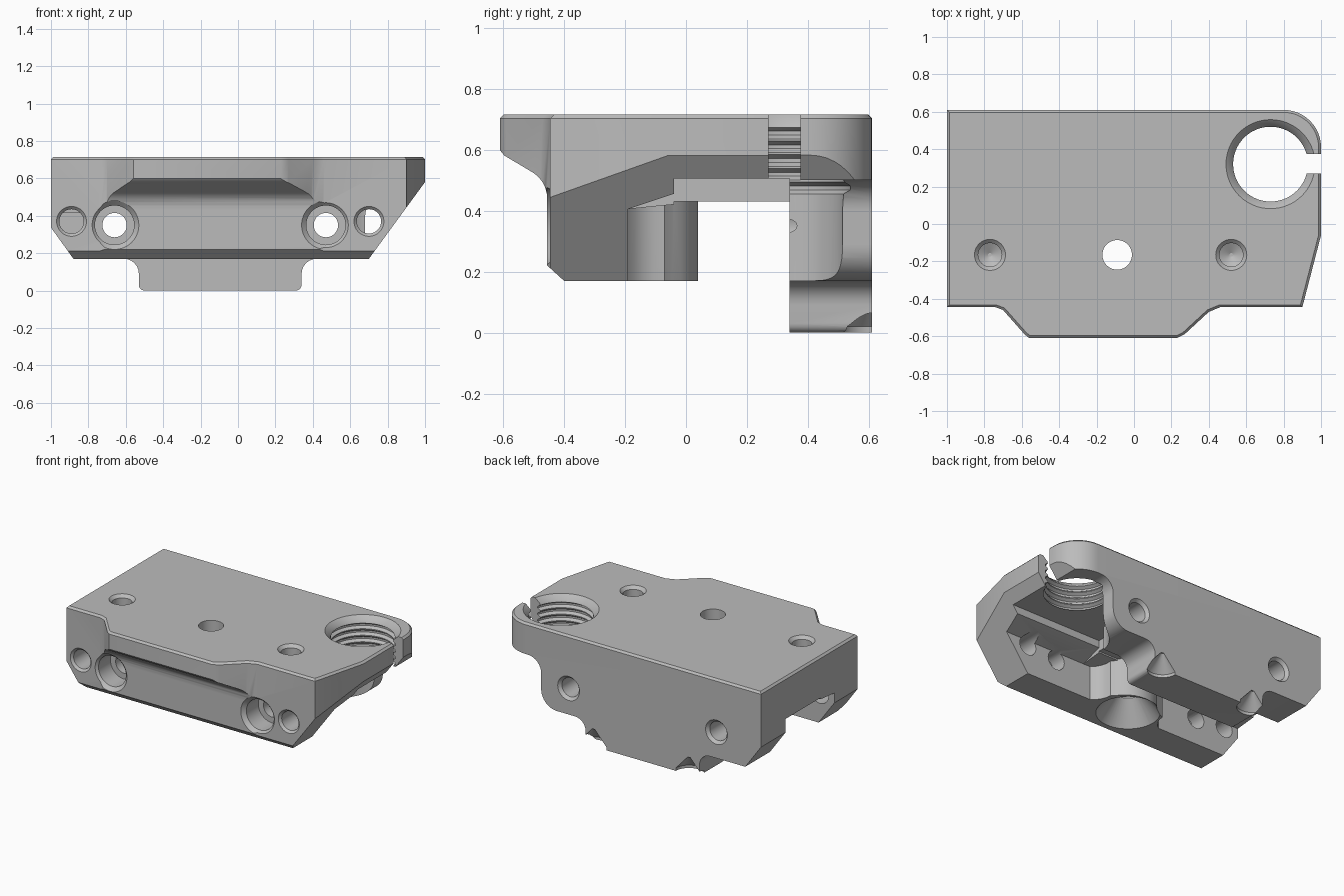
import bpy, bmesh
from math import sin, cos, pi, radians

cube = bpy.data.objects.get("Cube")
if cube:
    bpy.data.objects.remove(cube, do_unlink=True)

metal = bpy.data.materials.new("satin grey")
metal.use_nodes = True
GREY = (0.5, 0.5, 0.5, 1)
metal.diffuse_color = GREY
metal.node_tree.nodes["Principled BSDF"].inputs["Base Color"].default_value = GREY


def loft(name, rings, edge=0):
    """Closed solid through a list of equal rings; edge chamfers the last cap."""
    bm = bmesh.new()
    rows = [[bm.verts.new(p) for p in ring] for ring in rings]
    n = len(rows[0])
    for a, b in zip(rows, rows[1:]):
        for i in range(n):
            j = (i + 1) % n
            bm.faces.new((a[i], a[j], b[j], b[i]))
    bm.faces.new(rows[0])
    cap = bm.faces.new(rows[-1])
    bmesh.ops.recalc_face_normals(bm, faces=bm.faces)
    if edge:
        bmesh.ops.bevel(bm, geom=list(cap.edges), offset=edge, segments=1, affect='EDGES')
    mesh = bpy.data.meshes.new(name)
    bm.to_mesh(mesh)
    bm.free()
    mesh.materials.append(metal)
    ob = bpy.data.objects.new(name, mesh)
    bpy.context.collection.objects.link(ob)
    return ob


def prism(name, axis, pts, lo, hi, edge=0):
    """Extrude a 2D profile along an axis; the other axes keep x, y, z order."""
    place = {'X': lambda a, b, h: (h, a, b),
             'Y': lambda a, b, h: (a, h, b),
             'Z': lambda a, b, h: (a, b, h)}[axis]
    return loft(name, [[place(a, b, h) for a, b in pts] for h in (lo, hi)], edge)


def bore(name, axis, a, b, profile, n=48):
    """Turned cutter from (height, radius) pairs, about an axis through a, b."""
    rings = []
    for h, r in profile:
        circle = [(a + r * cos(2 * pi * i / n), b + r * sin(2 * pi * i / n)) for i in range(n)]
        rings.append([(u, v, h) if axis == 'Z' else (u, h, v) for u, v in circle])
    return loft(name, rings)


def arc(cx, cy, r, start, end, n=8):
    angles = [radians(start + (end - start) * i / n) for i in range(n + 1)]
    return [(cx + r * cos(t), cy + r * sin(t)) for t in angles]


def combine(target, tool, operation='DIFFERENCE'):
    mod = target.modifiers.new("shape", 'BOOLEAN')
    mod.operation, mod.solver, mod.object = operation, 'EXACT', tool
    bpy.ops.object.select_all(action='DESELECT')
    bpy.context.view_layer.objects.active = target
    target.select_set(True)
    bpy.ops.object.modifier_apply(modifier=mod.name)
    bpy.data.objects.remove(tool, do_unlink=True)


# Plan outline with the front lip and rounded clamp corner
outline = [(-1, -.445), (-.74, -.445), (-.7, -.46), (-.585, -.59), (-.56, -.61),
           (.23, -.61), (.27, -.59), (.4, -.47), (.46, -.445), (.9, -.445), (1, -.06)]
outline += arc(.8, .41, .2, 0, 90, 12) + [(-1, .61)]
block = prism("carriage_block", 'Z', outline, -.1, .715, .013)

# Side profiles of the front half and of the back wall with its lower tab
ends_left = [(-1.1, .8), (-1.1, .476), (-.88, .17)]
ends_right = [(1.1, .717), (1.1, .8)]
front = prism("front_half", 'Y', ends_left + [(.7, .17)] + ends_right, -.8, .34)
wall = ends_left + arc(-.61, .09, .08, 90, 0, 6) + arc(-.5, .03, .03, 180, 270, 4)
wall += arc(.31, .03, .03, 270, 360, 4) + arc(.42, .09, .08, 180, 90, 6)
wall += arc(.56, .29, .12, 270, 360) + arc(.78, .4, .1, 180, 90) + [(.94, .5)] + ends_right
combine(front, prism("back_wall", 'Y', wall, .33, .8), 'UNION')
combine(block, front, 'INTERSECT')

# Undercut of the lip and bottom front chamfer
lip = [(-.8, -.2), (-.35, -.2), (-.35, .12), (-.4, .17), (-.455, .22), (-.455, .44)]
lip += arc(-.555, .44, .1, 0, 60, 6) + [(-.595, .58), (-.62, .61), (-.8, .61)]
combine(block, prism("lip_undercut", 'X', lip, -1.2, 1.2))

# Pockets: taller on the clamp side
for lo, hi, top in ((-1.2, .25, .43), (.25, 1.2, .505)):
    pocket = [(-.19, -.2), (-.19, .405), (-.04, top - .01 if top < .45 else .455),
              (-.04, top), (.34, top), (.34, -.2)]
    combine(block, prism("pocket", 'X', pocket, lo, hi))

# Central pillar, flared into the front wall
pillar = [(.4, -.25), (.4, -.19)] + arc(.27, -.07, .14, 300, 180, 8)[1:]
pillar += arc(-.06, -.16, .2, 35, 145, 10)
pillar += arc(-.43, -.07, .14, 0, -120, 8)[:-1] + [(-.55, -.19), (-.55, -.25)]
combine(block, prism("pillar", 'Z', pillar, .17, .56), 'UNION')

# Rounded channel running through under the plate
curve = [(.04, -.2)] + arc(.22, .325, .18, 180, 90, 14) + arc(.28, .445, .06, 90, 0, 5)
curve += [(.34, -.2)]
for lo, hi, top in ((-1.2, .25, .43), (.249, 1.2, .505)):
    section = [p for p in curve if p[1] < top]
    if top < .45:
        rise = [p for p in section if p[0] < .22]
        section = rise + [(.155, top), (.34, top), (.34, -.2)]
    combine(block, prism("channel", 'X', section, lo, hi))

# Threaded clamp bore and its slit
thread = [(-.2, .2), (.45, .2)]
for i in range(5):
    z = .455 + i * .045
    thread += [(z, .2), (z + .013, .22), (z + .025, .22), (z + .038, .2)]
thread += [(.685, .205), (.715, .238), (.8, .238)]
combine(block, bore("clamp_bore", 'Z', .73, .32, thread, 64))
combine(block, prism("clamp_slit", 'Z', [(.85, .27), (1.2, .27), (1.2, .375), (.85, .375)], .4, .9))

# Holes in the top
for x in (-.77, .52):
    combine(block, bore("top_hole", 'Z', x, -.165,
                        [(.47, .01), (.5, .063), (.695, .063), (.715, .083), (.8, .083)]))
combine(block, bore("centre_hole", 'Z', -.09, -.165,
                    [(.1, .2), (.17, .2), (.32, .079), (.8, .079)]))

# Counterbored holes through both walls, and plain holes beside them
for x in (-.66, .47):
    combine(block, bore("through_hole", 'Y', x, .35,
                        [(-.6, .13), (-.455, .13), (-.43, .105), (-.3, .105),
                         (-.3, .065), (.59, .065), (.612, .085), (.8, .085)]))
for x in (-.89, .7):
    combine(block, bore("side_hole", 'Y', x, .37,
                        [(-.6, .09), (-.455, .09), (-.43, .065), (-.1, .065)]))

# Conical notches under the back tab
for x in (-.45, .28):
    combine(block, bore("tab_notch", 'Z', x, .61, [(-.05, .1), (.02, .1), (.12, .01)]))

bpy.ops.object.select_all(action='DESELECT')
block.select_set(True)
bpy.context.view_layer.objects.active = block
bpy.ops.object.shade_smooth_by_angle(angle=radians(28))
